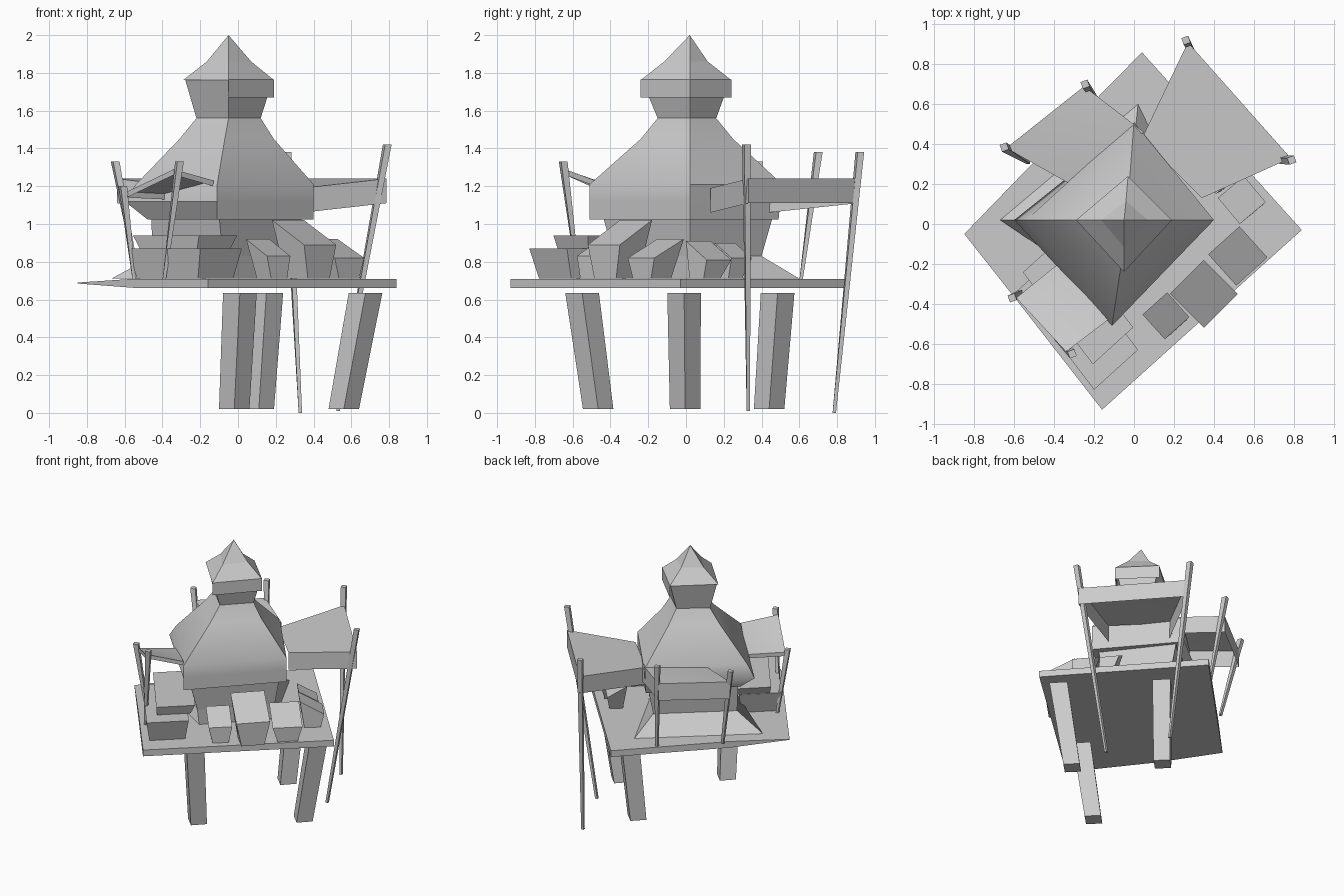
import bpy
import bmesh
from math import radians
from mathutils import Vector, Matrix

cube = bpy.data.objects.get("Cube")
if cube:
    bpy.data.objects.remove(cube)

grey = bpy.data.materials.new("plain grey")
grey.use_nodes = True
grey.diffuse_color = (0.6, 0.6, 0.6, 1)
grey.node_tree.nodes["Principled BSDF"].inputs["Base Color"].default_value = (0.6, 0.6, 0.6, 1)


def finish(name, bm, smooth=False, closed=True):
    if closed:
        bmesh.ops.recalc_face_normals(bm, faces=bm.faces[:])
    me = bpy.data.meshes.new(name)
    bm.to_mesh(me)
    bm.free()
    me.materials.append(grey)
    ob = bpy.data.objects.new(name, me)
    bpy.context.scene.collection.objects.link(ob)
    if smooth:
        bpy.ops.object.select_all(action='DESELECT')
        ob.select_set(True)
        bpy.context.view_layer.objects.active = ob
        bpy.ops.object.shade_smooth_by_angle(angle=radians(35))
    return ob


def loft(name, rings, smooth=False):
    """Closed solid through a stack of equal-sized rings."""
    bm = bmesh.new()
    loops = [[bm.verts.new(p) for p in ring] for ring in rings]
    for a, b in zip(loops, loops[1:]):
        n = len(a)
        for i in range(n):
            j = (i + 1) % n
            bm.faces.new((a[i], a[j], b[j], b[i]))
    bm.faces.new(loops[0][::-1])
    bm.faces.new(loops[-1])
    bmesh.ops.remove_doubles(bm, verts=bm.verts[:], dist=0.0005)
    return finish(name, bm, smooth)


def corners(z, left, right, front, back, fx=-0.05, bx=-0.03):
    return [(fx, front, z), (right, 0.02, z), (bx, back, z), (left, 0.02, z)]


def flat(points, z):
    return [(x, y, z) for x, y in points]


def square(x, y, z, half, turn, lift=0.0):
    """Turned square ring; lift raises its inner side and drops the outer one."""
    rot = Matrix.Rotation(radians(turn), 3, 'Z')
    ring = []
    for sx, sy in ((-1, -1), (1, -1), (1, 1), (-1, 1)):
        p = rot @ Vector((sx * half, sy * half, 0))
        ring.append((x + p.x, y + p.y, z + sy * lift))
    return ring


# Platform with one corner pinched thin
rim = [(-0.16, -0.93), (0.84, -0.03), (0.04, 0.86), (-0.55, 0.26), (-0.85, -0.05), (-0.55, -0.43)]
bottom, top = flat(rim, 0.662), flat(rim, 0.71)
bottom[4] = (*rim[4], 0.685)
top[4] = (*rim[4], 0.69)
loft("platform", [bottom, top])

# Three splayed legs
for name, foot, head in (("front_leg", (-0.02, -0.465), (0.01, -0.55)),
                         ("right_leg", (0.56, -0.005), (0.675, -0.01)),
                         ("back_leg", (0.11, 0.44), (0.15, 0.485))):
    loft(name, [square(*foot, 0.02, 0.057, 45), square(*head, 0.635, 0.063, 45)])

# Tent walls, flaring onto the platform at the back and side
loft("tent_walls", [corners(0.711, -0.67, 0.3, -0.36, 0.6, -0.08, 0.02),
                    corners(0.83, -0.45, 0.3, -0.38, 0.4, -0.08, 0),
                    corners(1.04, -0.46, 0.34, -0.44, 0.46, -0.1, 0)])

# Bell-shaped tent roof
loft("tent_roof", [corners(1.025, -0.48, 0.4, -0.51, 0.49, -0.11, 0),
                   corners(1.12, -0.6, 0.4, -0.51, 0.5, -0.11, 0),
                   corners(1.21, -0.54, 0.4, -0.51, 0.51, -0.11, 0),
                   corners(1.45, -0.31, 0.19, -0.24, 0.25, -0.07, -0.02),
                   corners(1.56, -0.22, 0.12, -0.15, 0.16),
                   corners(1.765, -0.28, 0.185, -0.235, 0.235)], True)

# Pointed cap
loft("cap", [corners(1.762, -0.29, 0.19, -0.24, 0.24),
             corners(1.86, -0.165, 0.07, -0.115, 0.115, -0.05, -0.04),
             corners(2.0, -0.05, -0.05, 0.02, 0.02, -0.05, -0.05)])


def strip(name, upper, lower, depth=None):
    """Cloth band hung between two paths."""
    bm = bmesh.new()
    a = [bm.verts.new(p) for p in upper]
    b = [bm.verts.new(p) for p in lower]
    for i in range(len(a) - 1):
        bm.faces.new((a[i], b[i], b[i + 1], a[i + 1]))
    return finish(name, bm, closed=False)


# Cloth hanging from the cap on two sides
strip("cap_valance", corners(1.765, 0, 0.19, -0.24, 0.24)[:3],
      corners(1.67, 0, 0.19, -0.24, 0.24)[:3])


def awning(name, in_a, out_a, out_b, in_b, drop):
    """Smooth twisted sheet with a hanging valance on three sides."""
    ia, oa, ob, ib = (Vector(p) for p in (in_a, out_a, out_b, in_b))
    n = 6
    bm = bmesh.new()
    grid = []
    for i in range(n + 1):
        s = i / n
        grid.append([bm.verts.new(ia.lerp(oa, s).lerp(ib.lerp(ob, s), j / n)) for j in range(n + 1)])
    for i in range(n):
        for j in range(n):
            bm.faces.new((grid[i][j], grid[i + 1][j], grid[i + 1][j + 1], grid[i][j + 1]))
    finish(name, bm, True, closed=False)
    path = [ia, oa, ob, ib]
    strip(name + "_valance", path, [p - Vector((0, 0, drop)) for p in path])


awning("large_awning", (0.34, 0.13, 1.19), (0.785, 0.33, 1.24),
       (0.27, 0.91, 1.24), (0.04, 0.43, 1.19), 0.13)
awning("back_awning", (0.05, 0.46, 1.22), (-0.25, 0.69, 1.24),
       (-0.64, 0.38, 1.24), (-0.32, 0.2, 1.2), 0.13)
awning("front_awning", (-0.38, -0.2, 1.16), (-0.59, -0.37, 1.17),
       (-0.34, -0.64, 1.29), (-0.13, -0.48, 1.23), 0.03)


# Tapered poles
def pole(name, foot, head):
    loft(name, [square(*foot, 0.009, 0), square(*head, 0.018, 20)])


pole("large_awning_pole_a", (0.53, 0.33, 0.01), (0.79, 0.32, 1.42))
pole("large_awning_pole_b", (0.33, 0.785, 0), (0.26, 0.92, 1.38))
pole("back_awning_pole_a", (-0.53, 0.31, 0.71), (-0.65, 0.385, 1.33))
pole("back_awning_pole_b", (-0.18, 0.61, 0.71), (-0.245, 0.7, 1.38))
pole("front_awning_pole_a", (-0.55, -0.33, 0.71), (-0.61, -0.37, 1.2))
pole("front_awning_pole_b", (-0.39, -0.57, 0.71), (-0.31, -0.65, 1.33))

# Counter in two tiers along one edge
tier = [(-0.2, -0.83), (0.02, -0.63), (-0.36, -0.13), (-0.58, -0.33)]
mid = Vector((-0.28, -0.48))


def inset(k, shift=(0, 0)):
    return [mid + (Vector(p) - mid) * k + Vector(shift) for p in tier]


loft("counter_base", [flat(inset(0.85), 0.711), flat(inset(1), 0.87)])
loft("counter_top", [flat(inset(0.8, (0, 0.08)), 0.87), flat(inset(0.92, (0, 0.1)), 0.94)])

# Flared crates with slanting tops: x, y, height, half width, turn, slant
crates = ((0.52, -0.16, 0.87, 0.105, 42, 0.05),
          (0.35, -0.35, 0.955, 0.12, 45, 0.065),
          (0.16, -0.46, 0.875, 0.083, 42, 0.045),
          (0.54, 0.12, 0.86, 0.085, 130, 0.05),
          (0.42, 0.25, 0.86, 0.07, 130, 0.04))
for i, (x, y, z, half, turn, slant) in enumerate(crates):
    loft(f"crate_{i + 1}", [square(x + 0.02, y - 0.02, 0.711, half * 0.68, turn),
                            square(x, y, z, half, turn, slant)])
